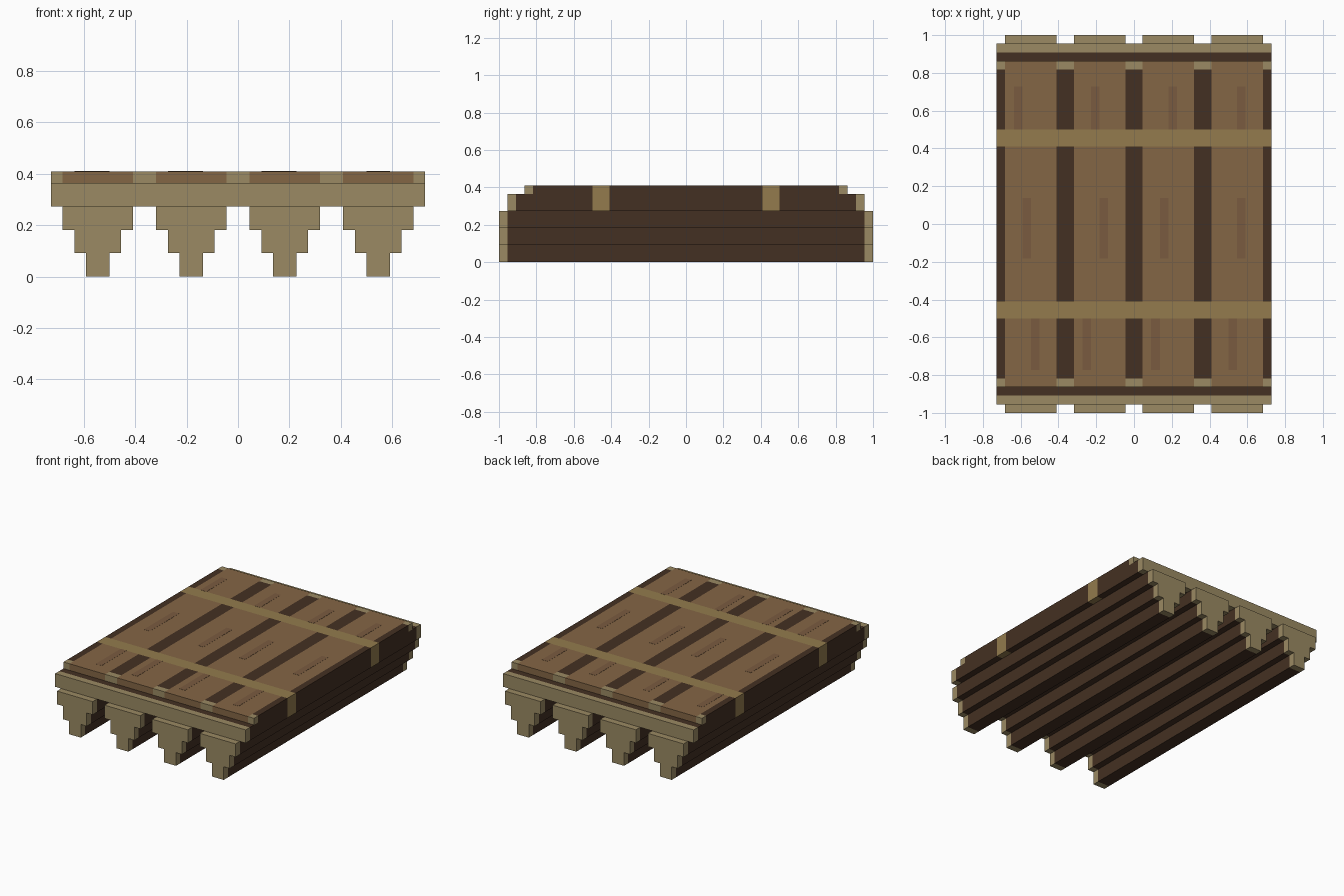
import bpy, bmesh

if "Cube" in bpy.data.objects:
    bpy.data.objects.remove(bpy.data.objects["Cube"])

U = 2 / 44  # one voxel; all numbers below are voxel counts


def material(name, hex_rgb):
    srgb = [int(hex_rgb[i:i + 2], 16) / 255 for i in (0, 2, 4)]
    lin = [((c + 0.055) / 1.055) ** 2.4 for c in srgb]
    m = bpy.data.materials.new(name)
    m.diffuse_color = (*lin, 1)
    m.use_nodes = True
    m.node_tree.nodes["Principled BSDF"].inputs["Base Color"].default_value = m.diffuse_color
    return m


BARK = material("dark_bark", "443022")
CUT = material("cut_wood", "9b8a63")
PLANK = material("plank_brown", "846645")
GRAIN = material("grain_brown", "7a5b40")
ROPE = material("rope_tan", "937b4d")


def extrude(name, profile, y0, y1, mat):
    """Extrude an x-z profile from y0 to y1."""
    bm = bmesh.new()
    face = bm.faces.new([bm.verts.new((x * U, y0 * U, z * U)) for x, z in profile])
    new = bmesh.ops.extrude_face_region(bm, geom=[face])["geom"]
    bmesh.ops.translate(bm, vec=(0, (y1 - y0) * U, 0),
                        verts=[v for v in new if isinstance(v, bmesh.types.BMVert)])
    bmesh.ops.recalc_face_normals(bm, faces=bm.faces)
    mesh = bpy.data.meshes.new(name)
    bm.to_mesh(mesh)
    bm.free()
    mesh.materials.append(mat)
    ob = bpy.data.objects.new(name, mesh)
    bpy.context.collection.objects.link(ob)
    return ob


def box(name, x0, x1, y0, y1, z0, z1, mat):
    return extrude(name, [(x0, z0), (x1, z0), (x1, z1), (x0, z1)], y0, y1, mat)


LOGS = (-12, -4, 4, 12)
GAPS = ((-16, -15), (-9, -7), (-1, 1), (7, 9), (15, 16))
STEPS = [(1, 0), (1, 2), (2, 2), (2, 4), (3, 4), (3, 6)]

# Stepped logs with pale cut ends
for cx in LOGS:
    prof = [(cx + x, z) for x, z in STEPS] + [(cx - x, z) for x, z in reversed(STEPS)]
    extrude("log", prof, -21, 21, BARK)
    extrude("log_front_end", prof, -22, -21, CUT)
    extrude("log_back_end", prof, 21, 22, CUT)

# Deck core and pale end boards
box("deck_core", -15, 15, -20, 20, 6, 8, BARK)
box("deck_front_end", -16, 16, -21, -20, 6, 8, CUT)
box("deck_back_end", -16, 16, 20, 21, 6, 8, CUT)

# Dark outer rails, broken where the ropes wrap around
for x0, x1 in (GAPS[0], GAPS[-1]):
    for y0, y1 in ((-20, -11), (-9, 9), (11, 20)):
        box("side_rail", x0, x1, y0, y1, 6, 8, BARK)

# Top layer: planks over the logs, dark strips in the gaps, pale strip ends
for y0, y1 in ((-19, -11), (-9, 9), (11, 19)):
    for cx in LOGS:
        box("top_plank", cx - 3, cx + 3, y0, y1, 8, 9, PLANK)
    for x0, x1 in GAPS:
        box("gap_strip", x0, x1, max(y0, -18), min(y1, 18), 8, 9, BARK)
for x0, x1 in GAPS:
    box("gap_strip_front_end", x0, x1, -19, -18, 8, 9, CUT)
    box("gap_strip_back_end", x0, x1, 18, 19, 8, 9, CUT)

# Two ropes wrapped over the deck and down its sides
WRAP = [(-16, 6), (-15, 6), (-15, 8), (15, 8), (15, 6), (16, 6), (16, 9), (-16, 9)]
for y in (-11, 9):
    extrude("rope", WRAP, y, y + 2, ROPE)

# Grain streaks on the planks
for y0, y1, starts in ((11, 16, (-14, -5, 4, 12)),
                       (-4, 3, (-13, -4, 3, 12)),
                       (-17, -11, (-12, -6, 2, 11))):
    for x in starts:
        box("grain_streak", x, x + 1, y0, y1, 8.9, 9.02, GRAIN)
